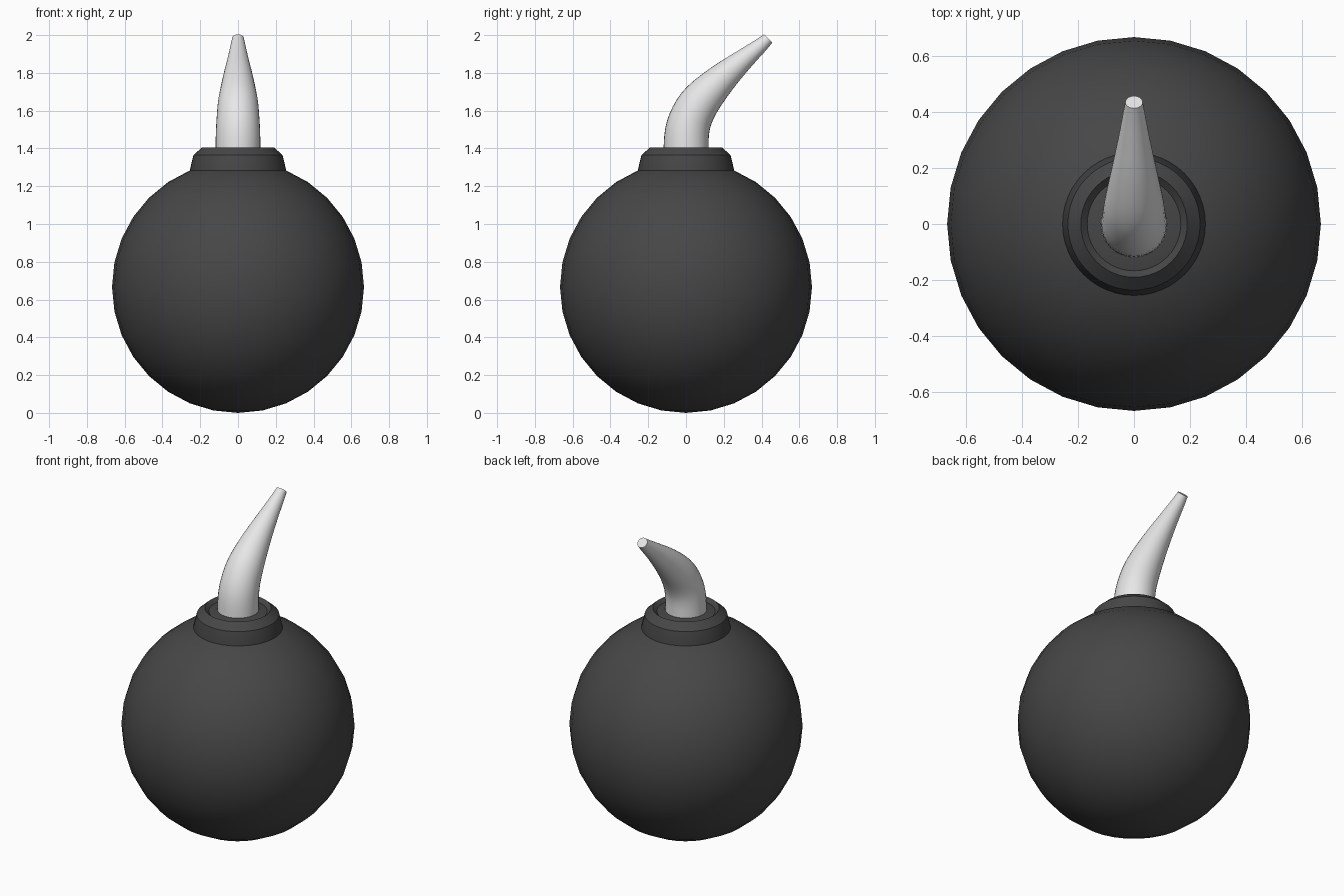
import bpy, bmesh, math
from mathutils import Vector

if "Cube" in bpy.data.objects:
    bpy.data.objects.remove(bpy.data.objects["Cube"])


def material(name, value):
    m = bpy.data.materials.new(name)
    m.diffuse_color = (value, value, value, 1)
    m.use_nodes = True
    m.node_tree.nodes["Principled BSDF"].inputs["Base Color"].default_value = m.diffuse_color
    return m


def finish(name, bm, mat, angle):
    bmesh.ops.recalc_face_normals(bm, faces=bm.faces)
    mesh = bpy.data.meshes.new(name)
    bm.to_mesh(mesh)
    bm.free()
    obj = bpy.data.objects.new(name, mesh)
    bpy.context.collection.objects.link(obj)
    mesh.materials.append(mat)
    bpy.ops.object.select_all(action='DESELECT')
    obj.select_set(True)
    bpy.context.view_layer.objects.active = obj
    bpy.ops.object.shade_smooth_by_angle(angle=math.radians(angle))
    return obj


def loft(rings, sides):
    """Skin circles given as (centre, axis, radius); axis lies in the YZ plane."""
    bm = bmesh.new()
    loops = []
    for c, t, r in rings:
        side = Vector((1, 0, 0))
        up = t.normalized().cross(side)
        loops.append([bm.verts.new(c + r * (math.cos(a) * side + math.sin(a) * up))
                      for a in (2 * math.pi * i / sides for i in range(sides))])
    for a, b in zip(loops, loops[1:]):
        for i in range(sides):
            j = (i + 1) % sides
            bm.faces.new((a[i], a[j], b[j], b[i]))
    bm.faces.new(loops[0][::-1])
    bm.faces.new(loops[-1])
    return bm


dark = material("dark grey", 0.062)
pale = material("pale grey", 0.8)

# Round body
R = 0.667
bm = bmesh.new()
bmesh.ops.create_uvsphere(bm, u_segments=32, v_segments=16, radius=R)
bmesh.ops.translate(bm, verts=bm.verts, vec=(0, 0, R))
finish("round_body", bm, dark, 30)

# Collar with chamfered rim and shallow dish
Z = Vector((0, 0, 1))
profile = [(0.255, 1.25), (0.255, 1.285), (0.236, 1.365), (0.19, 1.406),
           (0.167, 1.385), (0.12, 1.395)]
finish("collar", loft([(Z * z, Z, r) for r, z in profile], 48), dark, 18)

# Curved, tapering fuse: (y, z, radius), smoothed through the points
pts = [Vector(p) for p in [
    (0, 1.385, 0.119), (0.006, 1.49, 0.117), (0.032, 1.575, 0.112),
    (0.085, 1.66, 0.104), (0.19, 1.77, 0.081), (0.31, 1.875, 0.055),
    (0.435, 1.982, 0.031)]]
ext = [pts[0] - Vector((0, 0.1, 0))] + pts + [pts[-1] + Vector((0.1, 0.12, -0.025))]
rings = []
STEPS = 3
for i in range(1, len(ext) - 2):
    p0, p1, p2, p3 = ext[i - 1:i + 3]
    last = i == len(ext) - 3
    for k in range(STEPS + last):
        t = k / STEPS
        m1, m2 = (p2 - p0) / 2, (p3 - p1) / 2
        p = ((2*t**3 - 3*t**2 + 1) * p1 + (t**3 - 2*t**2 + t) * m1
             + (3*t**2 - 2*t**3) * p2 + (t**3 - t**2) * m2)
        d = ((6*t*t - 6*t) * p1 + (3*t*t - 4*t + 1) * m1
             + (6*t - 6*t*t) * p2 + (3*t*t - 2*t) * m2)
        rings.append((Vector((0, p.x, p.y)), Vector((0, d.x, d.y)), p.z))
finish("fuse", loft(rings, 32), pale, 40)
